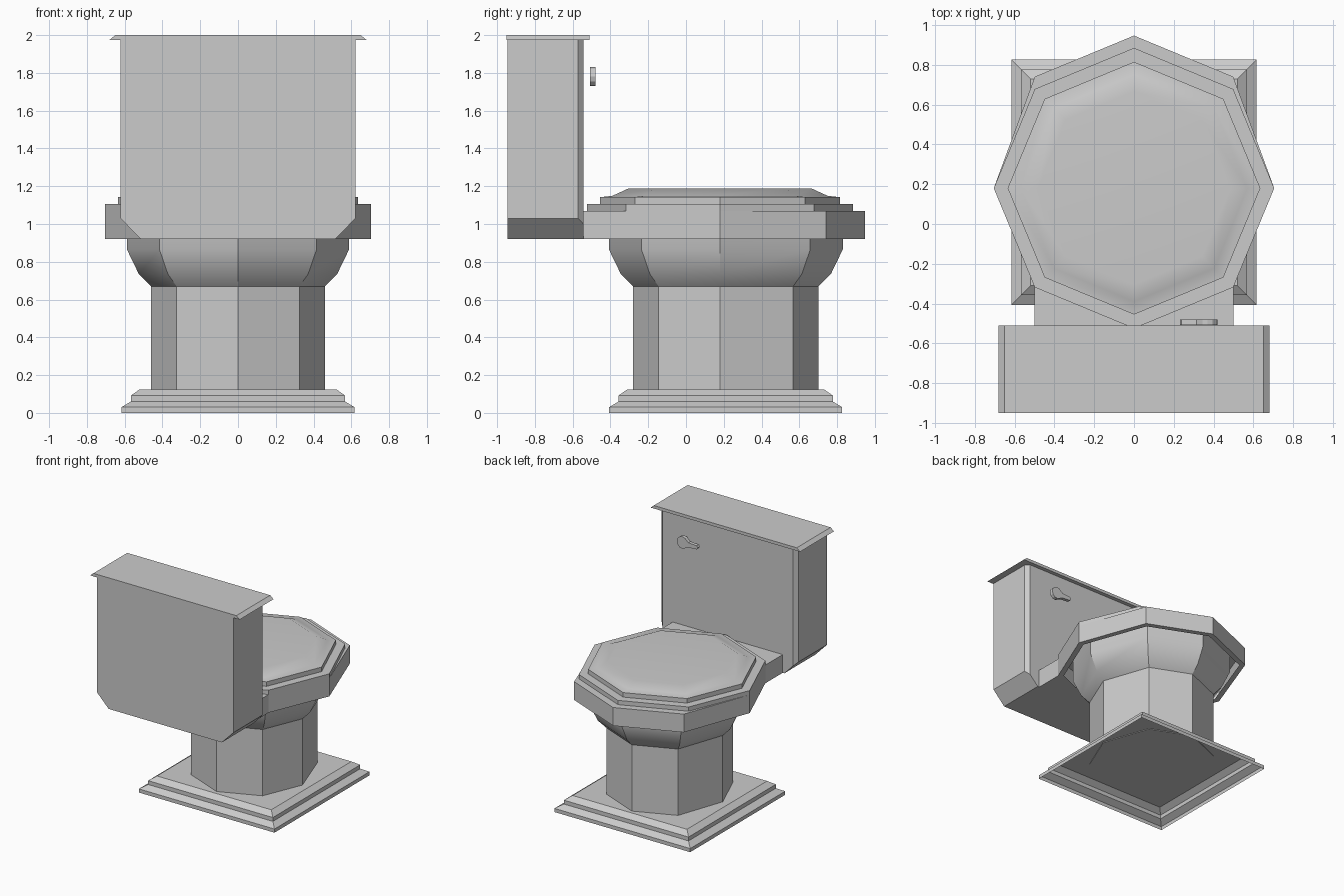
import bpy, bmesh, math

if "Cube" in bpy.data.objects:
    bpy.data.objects.remove(bpy.data.objects["Cube"])

CY = 0.18       # centre of the bowl in y
STRETCH = 0.062  # extra length of the front half


def finish(name, bm, smooth=None):
    bmesh.ops.recalc_face_normals(bm, faces=bm.faces)
    me = bpy.data.meshes.new(name)
    bm.to_mesh(me)
    bm.free()
    ob = bpy.data.objects.new(name, me)
    bpy.context.collection.objects.link(ob)
    if smooth:
        bpy.ops.object.select_all(action='DESELECT')
        ob.select_set(True)
        bpy.context.view_layer.objects.active = ob
        bpy.ops.object.shade_smooth_by_angle(angle=math.radians(smooth))
    return ob


def octagon(r, stretch=0.0):
    pts = []
    for i in range(8):
        a = i * math.pi / 4
        y = r * math.sin(a)
        pts.append((r * math.cos(a), CY + y + (stretch if y > 0.01 else 0)))
    return pts


def square(h, cy=0.21):
    return [(h, cy - h), (h, cy + h), (-h, cy + h), (-h, cy - h)]


def loft(name, layers, smooth=None, bottom=True):
    """Stack outlines [(points, z), ...] into a solid, optionally open below."""
    bm = bmesh.new()
    rings = [[bm.verts.new((x, y, z)) for x, y in pts] for pts, z in layers]
    for a, b in zip(rings, rings[1:]):
        n = len(a)
        for i in range(n):
            j = (i + 1) % n
            bm.faces.new((a[i], a[j], b[j], b[i]))
    if bottom:
        bm.faces.new(rings[0])
    bm.faces.new(rings[-1])
    return finish(name, bm, smooth)


def extrude_y(name, profile, y0, y1, bevel=None):
    """Extrude an x-z profile along y; bevel picks edges to chamfer."""
    bm = bmesh.new()
    f = bm.faces.new([bm.verts.new((x, y0, z)) for x, z in profile])
    out = bmesh.ops.extrude_face_region(bm, geom=[f])
    for v in out['geom']:
        if isinstance(v, bmesh.types.BMVert):
            v.co.y = y1
    # the extrusion may drop the start cap: restore it
    bmesh.ops.holes_fill(bm, edges=[e for e in bm.edges if e.is_boundary])
    if bevel:
        edges = [e for e in bm.edges if bevel(e)]
        bmesh.ops.bevel(bm, geom=edges, offset=0.03, segments=1, affect='EDGES')
    return finish(name, bm)


# Stepped square foot, hollow underneath
loft("base_plinth", [(square(h), z) for h, z in
     [(.617, 0), (.617, .03), (.567, .06), (.567, .092), (.52, .125)]], bottom=False)

# Octagonal column and flared bowl
loft("pedestal", [(octagon(.46, STRETCH), z) for z in (.12, .675)])
loft("bowl", [(octagon(r, STRETCH), z) for r, z in
     [(.46, .67), (.525, .735), (.588, .865), (.588, 1.06)]], 32)

# Rim with a narrow lip below, and the neck that joins it to the tank
loft("rim", [(octagon(.66, STRETCH), .92), (octagon(.705, STRETCH), .92),
             (octagon(.705, STRETCH), 1.07)], bottom=False)
neck = [(-.5, -.317), (-.5, -.55), (.5, -.55), (.5, -.317), (0, -.48)]
loft("neck", [(neck, .92), (neck, 1.07)])

# Seat and closed cover
loft("seat", [(octagon(.705), 1.07), (octagon(.705), 1.105)])
cover = loft("seat_cover", [(octagon(r), z) for r, z in
             [(.635, 1.105), (.635, 1.142), (.57, 1.149), (.485, 1.188)]], 32)
mod = cover.modifiers.new("flat_top", 'WEIGHTED_NORMAL')
mod.keep_sharp = True

# Tank with clipped lower corners and chamfered front uprights
half = [(.515, .92), (.622, 1.03), (.622, 1.978)]
profile = half + [(-x, z) for x, z in reversed(half)]


def front_upright(e):
    a, b = (v.co for v in e.verts)
    return min(a.y, b.y) > -.6 and abs(a.z - b.z) > .5


extrude_y("tank", profile, -.945, -.542, front_upright)

# Tank lid with sloped ends
extrude_y("tank_lid", [(-.68, 1.975), (.68, 1.975), (.65, 2), (-.65, 2)],
          -.95, -.51)

# Flush lever: round head with a tapering tail
head = [(.37 + .05 * math.cos(math.radians(a)), 1.78 + .05 * math.sin(math.radians(a)))
        for a in range(-90, 121, 30)]
extrude_y("flush_lever", head + [(.315, 1.795), (.24, 1.79), (.23, 1.775), (.24, 1.76), (.315, 1.755)],
          -.508, -.48)
